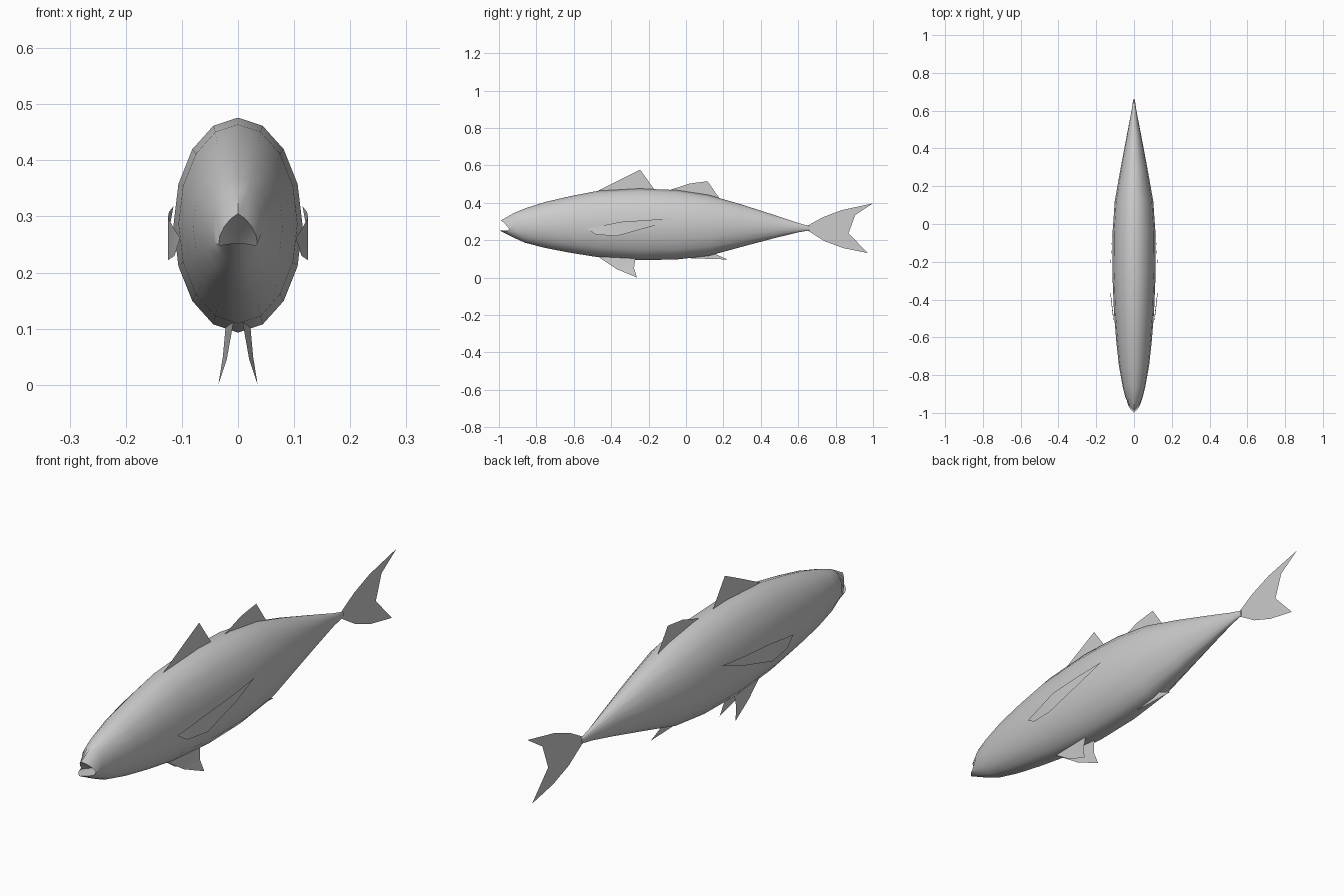
import bpy, bmesh
from math import sin, cos, pi

if "Cube" in bpy.data.objects:
    bpy.data.objects.remove(bpy.data.objects["Cube"])

SIDES = 16


def make_object(name, bm, smooth=None):
    mesh = bpy.data.meshes.new(name)
    bm.to_mesh(mesh)
    bm.free()
    ob = bpy.data.objects.new(name, mesh)
    bpy.context.collection.objects.link(ob)
    if smooth:
        bpy.ops.object.select_all(action='DESELECT')
        ob.select_set(True)
        bpy.context.view_layer.objects.active = ob
        bpy.ops.object.shade_smooth_by_angle(angle=smooth)
    return ob


def sheet(name, points):
    """Thin fin from an outline of (x, y, z) points."""
    bm = bmesh.new()
    face = bm.faces.new([bm.verts.new(p) for p in points])
    bmesh.ops.triangulate(bm, faces=[face])
    return make_object(name, bm)


def flat_fin(name, outline):
    return sheet(name, [(0, y, z) for y, z in outline])


# Body: stations of y, bottom z, top z, half width
stations = [
    (-0.92, 0.213, 0.345, 0.045), (-0.86, 0.186, 0.370, 0.060),
    (-0.75, 0.158, 0.405, 0.080), (-0.62, 0.133, 0.435, 0.094),
    (-0.47, 0.109, 0.464, 0.106), (-0.25, 0.093, 0.476, 0.115),
    (-0.05, 0.097, 0.468, 0.114), (0.12, 0.116, 0.442, 0.102),
    (0.30, 0.165, 0.390, 0.070), (0.47, 0.210, 0.335, 0.038),
    (0.60, 0.242, 0.292, 0.013), (0.66, 0.252, 0.275, 0.004)]


def mouth_rim(i):
    j = min(i, SIDES - i)
    x = 0.035 * sin(2 * pi * i / SIDES)
    if j <= 4:
        t = j / 4
        return (x, -0.99 + 0.055 * t, 0.305 - 0.058 * t ** 1.3)
    t = (j - 4) / 4
    return (x, -0.935 - 0.065 * t ** 0.8, 0.247 + 0.006 * t)


bm = bmesh.new()
rings = [[bm.verts.new(mouth_rim(i)) for i in range(SIDES)]]
for y, lo, hi, w in stations:
    rings.append([bm.verts.new((w * sin(2 * pi * i / SIDES), y,
                                (lo + hi) / 2 + (hi - lo) / 2 * cos(2 * pi * i / SIDES)))
                  for i in range(SIDES)])
for a, b in zip(rings, rings[1:]):
    for i in range(SIDES):
        j = (i + 1) % SIDES
        bm.faces.new((a[i], a[j], b[j], b[i]))
bm.faces.new(rings[-1])
throat = bm.verts.new((0, -0.91, 0.252))
for i in range(SIDES):
    bm.faces.new((rings[0][(i + 1) % SIDES], rings[0][i], throat))
bmesh.ops.recalc_face_normals(bm, faces=bm.faces)
make_object("body", bm, smooth=0.8)

# Single fins on the centre plane
flat_fin("front_dorsal_fin", [(-0.47, 0.464), (-0.36, 0.52), (-0.245, 0.577),
                              (-0.21, 0.52), (-0.165, 0.465), (-0.25, 0.45)])
flat_fin("rear_dorsal_fin", [(-0.09, 0.467), (0.02, 0.503), (0.115, 0.515),
                             (0.15, 0.465), (0.18, 0.422), (0.05, 0.43)])
flat_fin("anal_fin", [(0.01, 0.104), (0.12, 0.10), (0.222, 0.097),
                      (0.155, 0.107), (0.135, 0.135), (0.06, 0.13)])
flat_fin("tail_fin", [(0.65, 0.277), (0.73, 0.322), (0.83, 0.360), (1.0, 0.397),
                      (0.905, 0.335), (0.825, 0.284), (0.797, 0.262), (0.797, 0.238),
                      (0.815, 0.205), (0.87, 0.172), (0.97, 0.132), (0.84, 0.158),
                      (0.74, 0.195), (0.65, 0.252)])

# Paired fins on both sides
for s, side in ((1, "left"), (-1, "right")):
    sheet("pelvic_fin_" + side, [(s * x, y, z) for x, y, z in (
        (0.008, -0.47, 0.112), (0.020, -0.37, 0.045), (0.035, -0.262, 0.0),
        (0.027, -0.278, 0.05), (0.022, -0.27, 0.105))])
    # Pectoral fin: strip between upper and lower edges
    upper = [(0.112, -0.46, 0.275), (0.125, -0.35, 0.298), (0.123, -0.20, 0.308)]
    lower = [(0.113, -0.48, 0.230), (0.125, -0.37, 0.222), (0.123, -0.18, 0.275)]
    bm = bmesh.new()
    root = bm.verts.new((s * 0.103, -0.53, 0.262))
    tip = bm.verts.new((s * 0.115, -0.06, 0.318))
    up, lw = ([bm.verts.new((s * x, y, z)) for x, y, z in e] for e in (upper, lower))
    bm.faces.new((root, lw[0], up[0]))
    for k in range(2):
        bm.faces.new((up[k], lw[k], lw[k + 1], up[k + 1]))
    bm.faces.new((up[2], lw[2], tip))
    make_object("pectoral_fin_" + side, bm, smooth=0.8)
